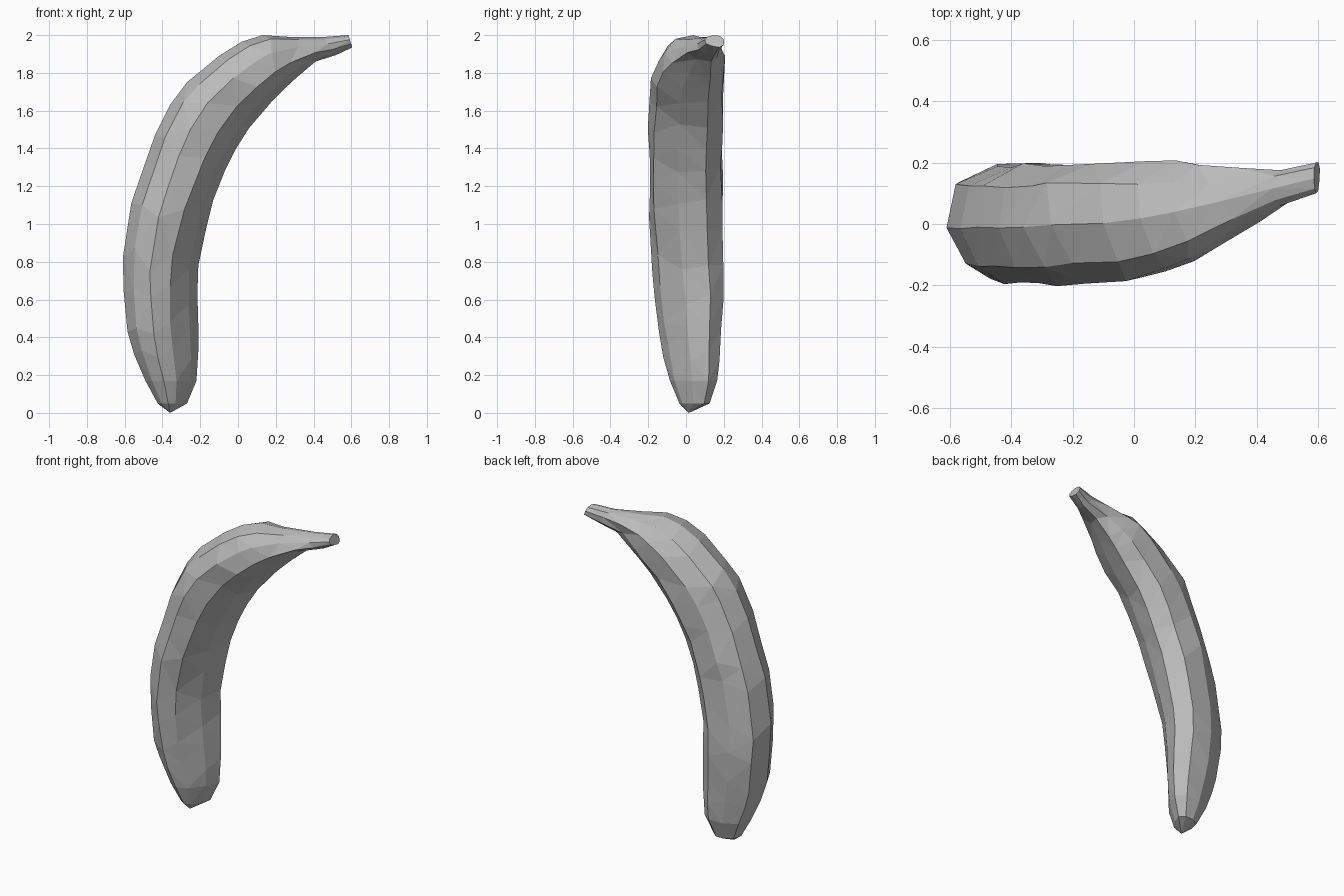
import bpy
import bmesh
import random
from mathutils import Vector

random.seed(7)
cube = bpy.data.objects.get("Cube")
if cube:
    bpy.data.objects.remove(cube)

# Stations along the fruit: outer x, z, inner x, z, front y, back y
stations = [
    (-.425, .05, -.27, .05, -.035, .125),
    (-.49, .17, -.22, .17, -.085, .165),
    (-.55, .31, -.21, .33, -.12, .175),
    (-.585, .43, -.21, .46, -.15, .185),
    (-.605, .64, -.215, .63, -.168, .2),
    (-.61, .82, -.21, .78, -.185, .195),
    (-.565, 1.11, -.17, .97, -.2, .195),
    (-.51, 1.27, -.13, 1.13, -.2, .195),
    (-.44, 1.47, -.07, 1.28, -.2, .19),
    (-.36, 1.63, -.01, 1.4, -.2, .195),
    (-.27, 1.75, .06, 1.51, -.19, .2),
    (-.1, 1.89, .18, 1.65, -.18, .2),
    (.02, 1.965, .25, 1.72, -.15, .2),
    (.13, 2, .31, 1.775, -.105, .195),
    (.28, 1.99, .41, 1.86, -.02, .175),
    (.45, 1.99, .52, 1.895, .06, .175),
    (.585, 2, .605, 1.935, .1, .2),
]
# Ridged section near the tip and further up:
# fraction from outer to inner edge, fraction from front to back
low = [(0, .43), (.13, .14), (.36, 0), (.61, .1), (.87, .47),
       (1, .82), (.78, 1), (.42, 1), (.09, .82)]
high = [(0, .48), (.13, .15), (.38, 0), (.7, .07), (.9, .4),
        (1, .78), (.78, 1), (.38, 1), (.08, .83)]

peel = bpy.data.materials.new("plain_grey")
peel.use_nodes = True
grey = (.5, .5, .5, 1)
peel.diffuse_color = grey
peel.node_tree.nodes["Principled BSDF"].inputs["Base Color"].default_value = grey


def middle(s):
    return Vector(((s[0] + s[2]) / 2, (s[4] + s[5]) / 2, (s[1] + s[3]) / 2))


# Loft the sections, nudging points along and across for irregular facets
bm = bmesh.new()
rings = []
n = len(low)
last = len(stations) - 1
for i, s in enumerate(stations):
    ox, oz, ix, iz, front, back = s
    along = middle(stations[min(i + 1, last)]) - middle(stations[max(i - 1, 0)])
    blend = min(1, max(0, (i - 3) / 4))
    ring = []
    for j in range(n):
        u, v = Vector(low[j]).lerp(Vector(high[j]), blend)
        p = Vector((ox + (ix - ox) * u, front + (back - front) * v, oz + (iz - oz) * u))
        if 1 < i < last - 1 and 0 < u < 1:
            p += along * ((j % 2 - .5) * .2 + random.uniform(-.08, .08))
            p = p.lerp(middle(s), random.uniform(-.02, .05))
        ring.append(bm.verts.new(p))
    rings.append(ring)

for i in range(last):
    a, b = rings[i], rings[i + 1]
    for j in range(n):
        k = (j + 1) % n
        # Split each quad along its shorter diagonal
        if (a[j].co - b[k].co).length < (a[k].co - b[j].co).length:
            bm.faces.new((a[j], a[k], b[k]))
            bm.faces.new((a[j], b[k], b[j]))
        else:
            bm.faces.new((a[j], a[k], b[j]))
            bm.faces.new((a[k], b[k], b[j]))

# Blossom tip and cut stem end
tip = bm.verts.new((-.36, .015, 0))
for j in range(n):
    bm.faces.new((tip, rings[0][j], rings[0][(j + 1) % n]))
bm.faces.new(rings[last])
bmesh.ops.recalc_face_normals(bm, faces=bm.faces[:])

mesh = bpy.data.meshes.new("banana")
bm.to_mesh(mesh)
bm.free()
mesh.materials.append(peel)
bpy.context.collection.objects.link(bpy.data.objects.new("banana", mesh))
